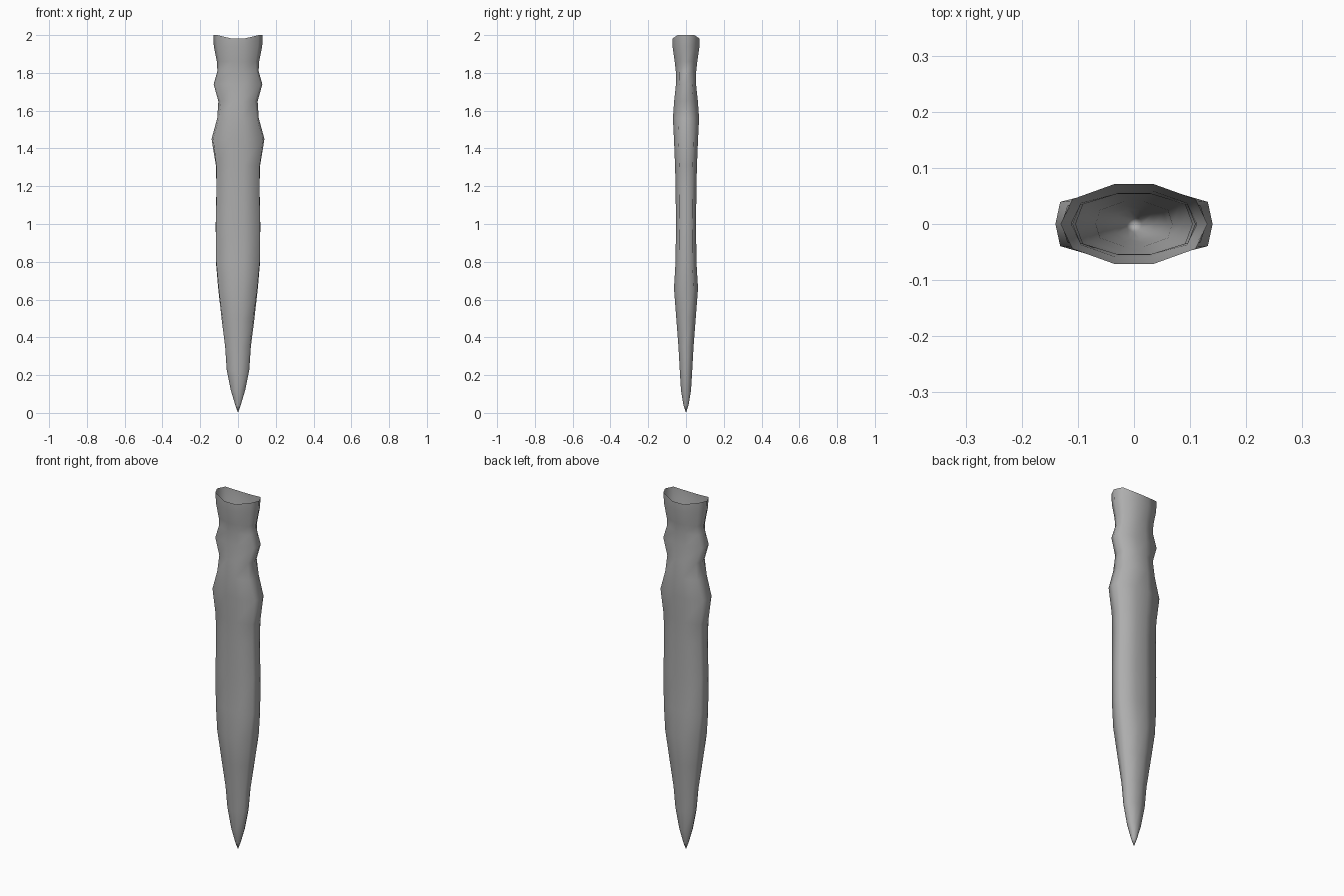
import bpy, bmesh, math

# Ring profile: height, half width at the edge, edge squareness, half depth
rings = [
    (0.04, 0.014, 0.81, 0.014), (0.12, 0.038, 0.83, 0.028),
    (0.23, 0.060, 0.86, 0.035), (0.35, 0.068, 0.89, 0.042),
    (0.50, 0.087, 0.93, 0.054), (0.66, 0.105, 0.97, 0.067),
    (0.80, 0.117, 0.98, 0.058), (1.00, 0.118, 0.99, 0.056),
    (1.20, 0.114, 0.99, 0.058), (1.31, 0.117, 0.98, 0.061),
    (1.45, 0.140, 0.94, 0.067), (1.56, 0.110, 0.90, 0.073),
    (1.65, 0.104, 0.86, 0.066), (1.74, 0.129, 0.92, 0.056),
    (1.81, 0.109, 0.88, 0.057), (1.86, 0.112, 0.84, 0.063),
    (1.94, 0.128, 0.83, 0.075), (2.00, 0.131, 0.84, 0.075),
]
SIDES = 10

# Sheath: open-topped ten-sided shell with a dipped rim and a pointed tip
bm = bmesh.new()
tip = bm.verts.new((0, 0, 0))
loops = []
for n, (z, w, square, d) in enumerate(rings):
    loop = []
    for i in range(SIDES):
        a = 2 * math.pi * i / SIDES
        x = math.cos(a)
        dip = 0
        if 0.7 < abs(x) < 0.9:
            x = math.copysign(square, x)
        elif abs(x) < 0.5:
            x *= 0.85
            dip = 0.018 if n == len(rings) - 1 else 0
        loop.append(bm.verts.new((w * x, d * math.sin(a), z - dip)))
    loops.append(loop)
for i in range(SIDES):
    j = (i + 1) % SIDES
    bm.faces.new((tip, loops[0][j], loops[0][i]))
    for a, b in zip(loops, loops[1:]):
        bm.faces.new((a[i], a[j], b[j], b[i]))
for f in bm.faces:
    f.smooth = True

mesh = bpy.data.meshes.new("sheath")
bm.to_mesh(mesh)
bm.free()

# Dark grey finish
grey = bpy.data.materials.new("dark_grey")
grey.diffuse_color = (0.42, 0.42, 0.42, 1)
mesh.materials.append(grey)
obj = bpy.data.objects.new("sheath", mesh)
bpy.context.collection.objects.link(obj)
